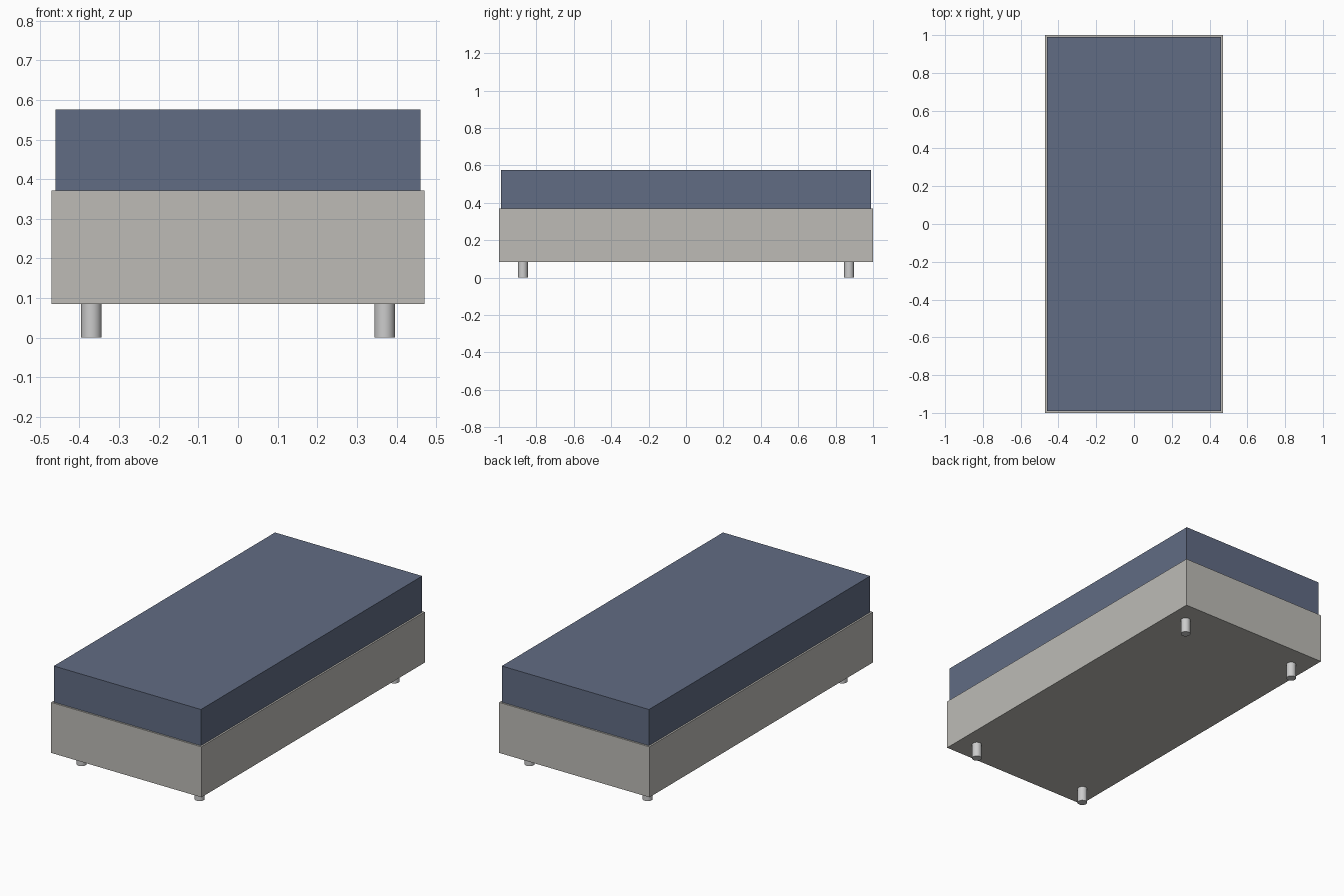
import bpy

if "Cube" in bpy.data.objects:
    bpy.data.objects.remove(bpy.data.objects["Cube"])


def material(name, rgb):
    mat = bpy.data.materials.new(name)
    mat.diffuse_color = (*rgb, 1.0)
    mat.use_nodes = True
    mat.node_tree.nodes["Principled BSDF"].inputs["Base Color"].default_value = mat.diffuse_color
    return mat


def box(name, width, length, z0, z1, mat):
    bpy.ops.mesh.primitive_cube_add(size=1, location=(0, 0, (z0 + z1) / 2))
    obj = bpy.context.object
    obj.name = name
    obj.scale = (width, length, z1 - z0)
    bpy.ops.object.transform_apply(location=False, rotation=False, scale=True)
    obj.data.materials.append(mat)
    return obj


BASE_BOTTOM, BASE_TOP, MATTRESS_TOP = 0.085, 0.371, 0.576

# Upholstered base and the slightly smaller mattress on top
box("bed_base", 0.942, 2.0, BASE_BOTTOM, BASE_TOP,
    material("base_fabric", (0.51, 0.50, 0.47)))
box("mattress", 0.922, 1.98, BASE_TOP, MATTRESS_TOP,
    material("mattress_fabric", (0.12, 0.15, 0.23)))

# Four round legs
for y, end in ((-0.872, "front"), (0.872, "back")):
    for x, side in ((-0.37, "left"), (0.37, "right")):
        bpy.ops.mesh.primitive_cylinder_add(
            vertices=32, radius=0.026, depth=BASE_BOTTOM,
            location=(x, y, BASE_BOTTOM / 2))
        bpy.context.object.name = f"{end}_{side}_leg"
        bpy.ops.object.shade_smooth_by_angle()
